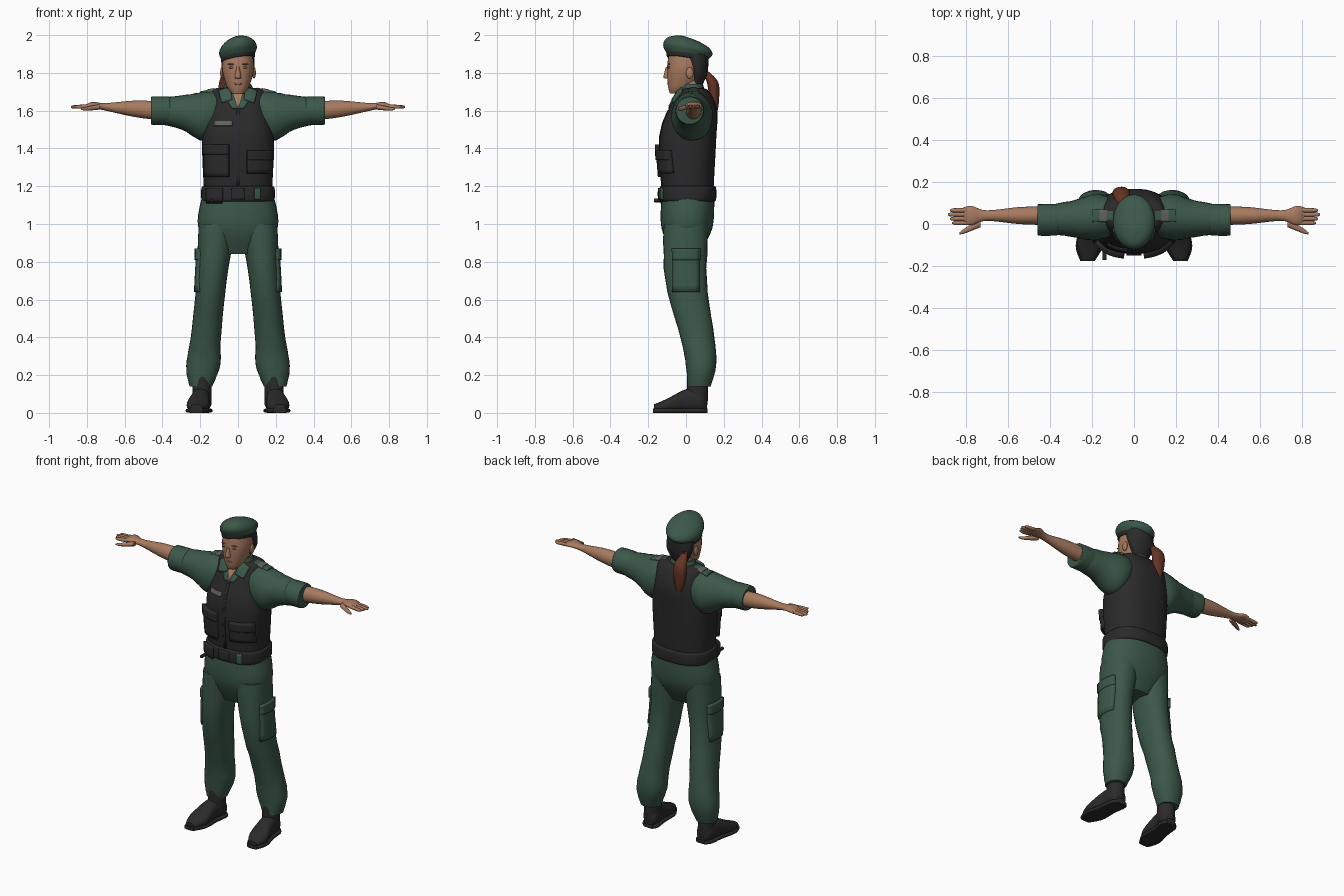
import bpy, bmesh, math
from mathutils import Vector
from mathutils.bvhtree import BVHTree

if "Cube" in bpy.data.objects:
    bpy.data.objects.remove(bpy.data.objects["Cube"])


def material(name, red, green, blue):
    colour = (red, green, blue, 1)
    mat = bpy.data.materials.new(name)
    mat.use_nodes = True
    mat.diffuse_color = colour
    shader = next(node for node in mat.node_tree.nodes if node.type == 'BSDF_PRINCIPLED')
    shader.inputs["Base Color"].default_value = colour
    shader.inputs["Roughness"].default_value = .8
    return mat


GREEN = material("uniform_green", .045, .098, .067)
BLACK = material("black", .023, .023, .024)
SKIN = material("skin", .39, .195, .115)
SHADE = material("dark_skin", .25, .11, .07)
AUBURN = material("auburn_hair", .13, .034, .018)
GREY = material("badge_grey", .12, .12, .11)
SIDES = {"left": 1, "right": -1}
parts = []


def finish(name, bm, mat):
    mesh = bpy.data.meshes.new(name)
    bm.to_mesh(mesh)
    bm.free()
    mesh.materials.append(mat)
    ob = bpy.data.objects.new(name, mesh)
    bpy.context.collection.objects.link(ob)
    parts.append(ob)
    return ob


def smooth_rings(rings, steps=5):
    """Catmull-Rom interpolation of the section list."""
    padded = [rings[0], *rings, rings[-1]]
    out = []
    for before, start, end, after in zip(padded, padded[1:], padded[2:], padded[3:]):
        for k in range(steps):
            t = k / steps
            out.append([q + t * (r - p + t * (2*p - 5*q + 4*r - s + t * (3*(q - r) + s - p))) / 2
                        for p, q, r, s in zip(before, start, end, after)])
    return out + [rings[-1]]


def band(start, end, centre, width, height):
    """Sections of a straight sleeve with rounded rims."""
    rim = (end - start) / 10
    return [(start, centre, width * .9, height * .9), (start + rim, centre, width, height),
            (end - rim, centre, width, height), (end, centre, width * .9, height * .9)]


def loft(name, axis, rings, mat, offset=0, lean=0, side=1, sides=24, power=2, fold=0, tilt=0):
    """Skin sections (position, centre, half width, half height) along an axis.
    The sideways centre follows offset + lean * position."""
    bm = bmesh.new()
    loops = []
    for t, centre, width, height in smooth_rings(rings):
        loop = []
        for i in range(sides):
            angle = math.tau * i / sides
            c, s = math.cos(angle), math.sin(angle)
            crease = 1 + fold * math.sin(2 * angle + 55 * t) * math.sin(90 * t + 3 * angle)
            u = offset + lean * t + crease * width * math.copysign(abs(c) ** (2 / power), c)
            v = centre + crease * height * math.copysign(abs(s) ** (2 / power), s)
            x, y, z = {'x': (t, u, v), 'y': (u, t, v), 'z': (u, v, t)}[axis]
            loop.append(bm.verts.new((side * x, y, z + tilt * (x - y))))
        loops.append(loop)
    for low, high in zip(loops, loops[1:]):
        for i in range(sides):
            bm.faces.new((low[i - 1], low[i], high[i], high[i - 1]))
    bm.faces.new(loops[0])
    bm.faces.new(loops[-1])
    bmesh.ops.recalc_face_normals(bm, faces=bm.faces)
    return finish(name, bm, mat)


def ball(name, place, size, mat):
    bm = bmesh.new()
    bmesh.ops.create_uvsphere(bm, u_segments=14, v_segments=10, radius=1)
    for v in bm.verts:
        v.co = Vector(place) + v.co * Vector(size)
    return finish(name, bm, mat)


def patch(name, targets, corners, lift, mat, view=(0, 1, 0), n=6):
    """Drape a four-cornered panel over the targets, seen along the view direction."""
    verts, faces = [], []
    for ob in targets:
        base = len(verts)
        verts += [v.co.copy() for v in ob.data.vertices]
        faces += [[base + i for i in p.vertices] for p in ob.data.polygons]
    tree = BVHTree.FromPolygons(verts, faces)
    direction = Vector(view)
    a, b, c, d = (Vector(corner) for corner in corners)
    bm = bmesh.new()
    grid = []
    for i in range(n + 1):
        for j in range(n + 1):
            p = a.lerp(b, i / n).lerp(d.lerp(c, i / n), j / n)
            origin = Vector((0, p.x, p.y)) if direction.x else Vector((p.x, 0, p.y))
            hit = tree.ray_cast(origin - direction, direction)[0] or tree.find_nearest(origin)[0]
            grid.append(bm.verts.new(hit))
    for i in range(n):
        for j in range(n):
            k = i * (n + 1) + j
            bm.faces.new((grid[k], grid[k + 1], grid[k + n + 2], grid[k + n + 1]))
    ob = finish(name, bm, mat)
    solid = ob.modifiers.new("thickness", 'SOLIDIFY')
    solid.thickness, solid.offset = 2 * lift, 0
    return ob


def panel(left, right, low, high):
    return (left, low), (right, low), (right, high), (left, high)


# Trouser seat
loft("trouser_hips", 'z', [(.84, 0, .1, .07), (.98, .005, .21, .135), (1.15, .01, .19, .14)],
     GREEN, sides=32, power=2.3)

for side, s in SIDES.items():
    # Trouser leg with cargo pocket
    leg = loft(side + "_trouser_leg", 'z',
               [(.14, .07, .06, .06), (.25, .08, .09, .08), (.4, .06, .08, .09), (.7, 0, .08, .11), (1, 0, .1, .12)],
               GREEN, offset=.21, lean=-.1, side=s, sides=28, power=2.2, fold=.02)
    inward = (-s, 0, 0)
    patch(side + "_cargo_pocket", [leg], panel(-.07, .07, .64, .86), .01, GREEN, inward)
    patch(side + "_cargo_flap", [leg], panel(-.07, .07, .81, .87), .016, GREEN, inward)

    # Boot
    foot = [(-.17, .02, .03), (-.1, .035, .06), (0, .06, .05), (.08, .06, .05), (.11, .04, .03)]
    loft(side + "_boot_shaft", 'z', band(.04, .2, .06, .05, .055), BLACK, offset=.19, side=s)
    loft(side + "_boot_foot", 'y', [(y, h + .005, w, h) for y, h, w in foot],
         BLACK, offset=.2, lean=-.12, side=s, power=2.4)
    loft(side + "_boot_sole", 'y', [(y * 1.03, .012, w + .005, .012) for y, h, w in foot],
         BLACK, offset=.2, lean=-.12, side=s, power=4)

    # Shirt sleeve with rolled cuff
    loft(side + "_sleeve", 'x', [(.08, 1.6, .08, .1), (.18, 1.57, .11, .13), (.3, 1.59, .085, .09), (.44, 1.6, .065, .065)],
         GREEN, offset=.04, lean=-.05, side=s, sides=28, fold=.02)
    loft(side + "_rolled_cuff", 'x', band(.36, .46, 1.6, .075, .075), GREEN, offset=.02, side=s, fold=.01)

    # Forearm, palm, fingers and thumb
    loft(side + "_forearm_and_palm", 'x',
         [(.42, 1.6, .045, .05), (.55, 1.61, .04, .043), (.7, 1.62, .025, .02), (.77, 1.63, .045, .016), (.81, 1.62, .04, .01)],
         SKIN, offset=.04, side=s)
    for i in range(4):
        tip = .885 - .01 * abs(i - 2)
        loft(f"{side}_finger_{i + 1}", 'x', [(.78, 1.625, .01, .01), (tip - .02, 1.62, .01, .01), (tip, 1.62, .004, .004)],
             SKIN, offset=.005 + .02 * i, side=s, sides=10)
    loft(side + "_thumb", 'x', [(.73, 1.62, .02, .014), (.8, 1.61, .013, .01), (.83, 1.61, .005, .005)],
         SKIN, offset=.37, lean=-.5, side=s, sides=12)

    # Shoulder strap of the shirt
    loft(side + "_epaulette", 'x', [(.1, 1.71, .025, .012), (.2, 1.69, .03, .012)],
         GREEN, offset=.04, side=s, power=4)
    loft(side + "_epaulette_slide", 'x', [(.13, 1.707, .03, .012), (.165, 1.7, .03, .012)],
         GREY, offset=.04, side=s, power=4)

# Body armour vest
vest = loft("vest", 'z', [(1.17, .01, .18, .135), (1.45, .01, .19, .15), (1.6, .035, .16, .13), (1.7, .045, .145, .08), (1.72, .045, .1, .04)],
            BLACK, sides=48, power=2.5)
patch("vest_zip", [vest], panel(-.008, .008, 1.2, 1.6), .004, BLACK)
patch("name_badge", [vest], panel(-.125, -.03, 1.52, 1.545), .004, GREY)
for side, low, high in (("right", 1.25, 1.42), ("left", 1.27, 1.39)):
    inner, outer = SIDES[side] * .045, SIDES[side] * .17
    patch(side + "_vest_pocket", [vest], panel(inner, outer, low, high), .02, BLACK)
    patch(side + "_vest_pocket_flap", [vest], panel(inner, outer, high - .05, high), .026, BLACK)

# Belt
belt = loft("belt", 'z', band(1.12, 1.2, .01, .193, .149), BLACK, sides=40, power=2.5)
patch("belt_buckle", [belt], panel(-.035, .035, 1.13, 1.19), .009, BLACK)
patch("belt_key_pouch", [belt], panel(.085, .115, 1.13, 1.19), .013, GREEN)
patch("belt_pouch", [belt], panel(-.16, -.08, 1.12, 1.19), .016, BLACK)
loft("belt_torch", 'y', band(-.17, -.1, 1.125, .01, .01), BLACK, offset=-.14, sides=12)

# Neck, shirt collar and open neckline
neck = loft("neck", 'z', [(1.6, .03, .07, .065), (1.8, .02, .055, .06)], SKIN)
collar = loft("shirt_collar", 'z', [(1.65, .035, .11, .08), (1.74, .03, .07, .06)], GREEN)
chest = [vest, neck, collar]
patch("shirt_front", chest, [(-.03, 1.61), (.03, 1.61), (.09, 1.7), (-.09, 1.7)], .005, GREEN)
patch("open_neckline", chest, [(-.004, 1.62), (.004, 1.62), (.035, 1.71), (-.035, 1.71)], .009, SKIN)
for side, s in SIDES.items():
    flap = [(s * x, z) for x, z in ((.03, 1.655), (.085, 1.64), (.1, 1.7), (.04, 1.72))]
    patch(side + "_collar_flap", chest, flap, .013, GREEN)

# Head and face
loft("head", 'z', [(1.69, -.06, .03, .025), (1.73, -.025, .06, .07), (1.83, 0, .085, .1), (1.94, 0, .07, .085)],
     SKIN, sides=28, power=2.15)
loft("nose", 'z', [(1.77, -.1, .014, .01), (1.78, -.1, .017, .02), (1.83, -.1, .007, .007)], SKIN, sides=14)
ball("lips", (0, -.09, 1.742), (.024, .009, .008), SHADE)
for side, s in SIDES.items():
    ball(side + "_eye", (s * .034, -.09, 1.828), (.014, .007, .006), SHADE)
    ball(side + "_eyebrow", (s * .035, -.09, 1.846), (.02, .008, .004), SHADE)
    ball(side + "_ear", (s * .085, .02, 1.8), (.01, .02, .03), SKIN)

# Hair and ponytail
loft("hair", 'z', [(1.74, .06, .05, .03), (1.81, .065, .085, .05), (1.9, .04, .085, .08)], BLACK)
loft("ponytail", 'z', [(1.57, .15, .01, .01), (1.65, .15, .035, .025), (1.75, .14, .04, .03), (1.82, .09, .01, .015)],
     AUBURN, offset=-.06, fold=.04)
loft("hair_tie", 'y', band(.09, .11, 1.8, .025, .023), BLACK, offset=-.05)

# Beret, sloping to the back and right
loft("beret_band", 'z', band(1.87, 1.91, .005, .09, .108), BLACK, sides=28, tilt=.16)
loft("beret", 'z', [(1.89, .005, .09, .11), (1.92, .01, .1, .13), (1.95, .005, .09, .12), (1.975, -.01, .06, .08), (1.99, -.02, .02, .02)],
     GREEN, sides=32, tilt=.17)

# Smooth shading with sharp edges kept
bpy.ops.object.select_all(action='DESELECT')
for ob in parts:
    ob.select_set(True)
bpy.context.view_layer.objects.active = parts[0]
bpy.ops.object.shade_smooth_by_angle(angle=math.radians(45))
